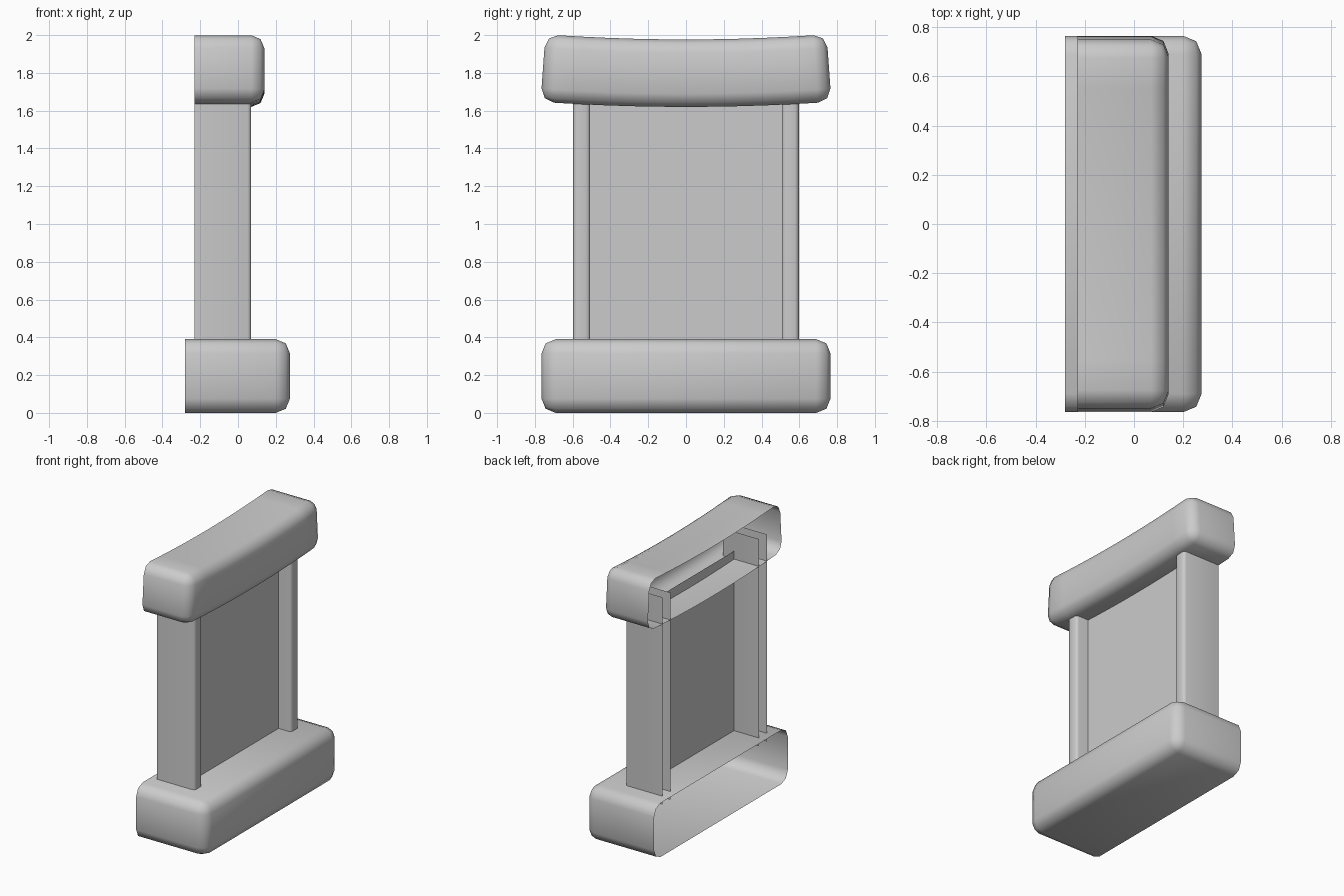
import bpy, bmesh
from mathutils import Vector

cube = bpy.data.objects.get("Cube")
if cube:
    bpy.data.objects.remove(cube, do_unlink=True)

stone = bpy.data.materials.new("grey_stone")
stone.use_nodes = True
stone.diffuse_color = (0.6, 0.6, 0.6, 1)
stone.node_tree.nodes["Principled BSDF"].inputs["Base Color"].default_value = (0.6, 0.6, 0.6, 1)


def finish(name, bm):
    mesh = bpy.data.meshes.new(name)
    bm.to_mesh(mesh)
    bm.free()
    mesh.materials.append(stone)
    mesh.shade_smooth()
    obj = bpy.data.objects.new(name, mesh)
    bpy.context.collection.objects.link(obj)
    return obj


def shell(low, high, radius, rounded, open_face):
    """Box with chosen edges rounded and chosen sides left open."""
    low, high = Vector(low), Vector(high)
    bm = bmesh.new()
    bmesh.ops.create_cube(bm, size=1)
    for v in bm.verts:
        v.co = (low + high) / 2 + v.co * (high - low)
    edges = [e for e in bm.edges if rounded(e, low, high)]
    bmesh.ops.bevel(bm, geom=edges, offset=radius, segments=2, profile=0.5, affect='EDGES')
    bm.normal_update()
    gone = [f for f in bm.faces if open_face(f.normal)]
    bmesh.ops.delete(bm, geom=gone, context='FACES')
    return bm


def not_back(e, low, high):
    return any(v.co.x > low.x + 0.001 for v in e.verts)


def front_upright(e, low, high):
    return all(v.co.x > high.x - 0.001 for v in e.verts) and abs(e.verts[0].co.z - e.verts[1].co.z) > 0.1


def back(n):
    return n.x < -0.99


def back_or_end(n):
    return back(n) or abs(n.z) > 0.99


# Sill: rounded block, open against the wall
finish("sill", shell((-0.28, -0.765, 0), (0.275, 0.765, 0.39), 0.075, not_back, back))

# Lintel: rounded block, sliced along its length and bowed down in the middle
bm = shell((-0.23, -0.757, 1.62), (0.14, 0.757, 1.977), 0.07, not_back, back)
for i in range(-4, 5):
    bmesh.ops.bisect_plane(bm, geom=bm.verts[:] + bm.edges[:] + bm.faces[:],
                           plane_co=(0, i * 0.14, 0), plane_no=(0, 1, 0))
for v in bm.verts:
    y, z = v.co.y, v.co.z
    v.co.z = z + 0.047 * y * y
    v.co.y = y - 0.094 * y * (z - 1.8)
finish("lintel", bm)

# Jambs: open channels running into the sill and the lintel
for name, y in (("left_jamb", -0.552), ("right_jamb", 0.552)):
    finish(name, shell((-0.23, y - 0.045, 0.33), (0.07, y + 0.045, 1.83), 0.02,
                       front_upright, back_or_end))

# Panel: single sheet set back between the jambs
bm = bmesh.new()
corners = [(-0.51, 0.33), (0.51, 0.33), (0.51, 1.69), (-0.51, 1.69)]
bm.faces.new([bm.verts.new((-0.03, y, z)) for y, z in corners])
finish("panel", bm)
